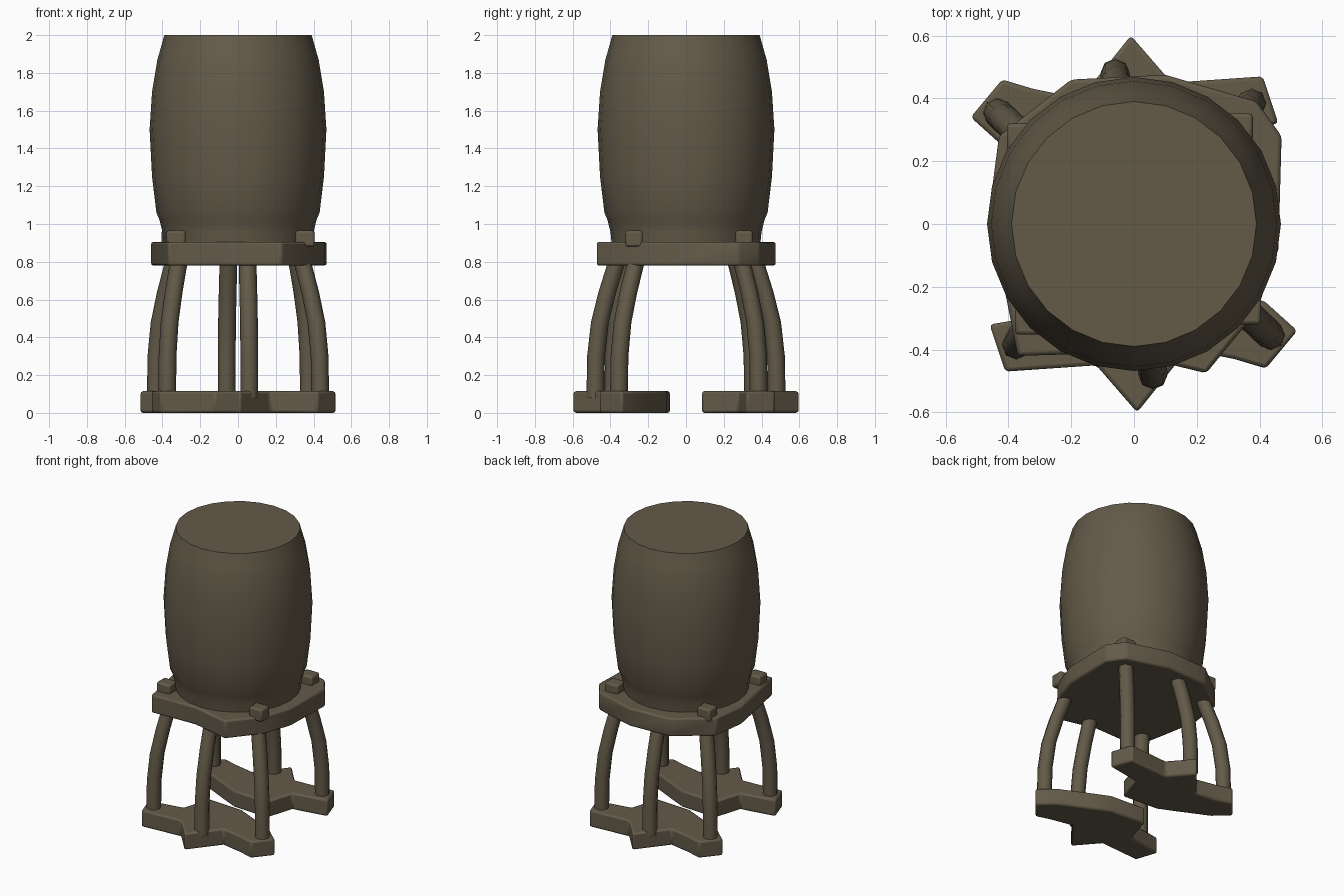
import bpy
import bmesh
from math import cos, sin, pi, radians
from mathutils import Vector

cube = bpy.data.objects.get("Cube")
if cube:
    bpy.data.objects.remove(cube, do_unlink=True)

# One weathered brown for everything
brown = bpy.data.materials.new("dark_brown")
brown.use_nodes = True
colour = (0.125, 0.103, 0.066, 1)
brown.diffuse_color = colour
brown.node_tree.nodes["Principled BSDF"].inputs["Base Color"].default_value = colour
brown.node_tree.nodes["Principled BSDF"].inputs["Roughness"].default_value = 0.9


def finish(name, bm, angle=45, bevel=0):
    bmesh.ops.recalc_face_normals(bm, faces=bm.faces)
    mesh = bpy.data.meshes.new(name)
    bm.to_mesh(mesh)
    bm.free()
    mesh.materials.append(brown)
    obj = bpy.data.objects.new(name, mesh)
    bpy.context.collection.objects.link(obj)
    if bevel:
        mod = obj.modifiers.new("soft_edges", "BEVEL")
        mod.width = bevel
        mod.segments = 2
    bpy.ops.object.select_all(action="DESELECT")
    obj.select_set(True)
    bpy.context.view_layer.objects.active = obj
    bpy.ops.object.shade_smooth_by_angle(angle=radians(angle))
    return obj


def loft(name, rings, angle=45):
    """Skin a stack of equal-sized rings and cap both ends."""
    bm = bmesh.new()
    loops = [[bm.verts.new(p) for p in ring] for ring in rings]
    n = len(loops[0])
    for a, b in zip(loops, loops[1:]):
        for i in range(n):
            j = (i + 1) % n
            bm.faces.new((a[i], a[j], b[j], b[i]))
    bm.faces.new(loops[0])
    bm.faces.new(loops[-1])
    return finish(name, bm, angle)


def circle(centre, radius, sides):
    c = Vector(centre)
    return [c + Vector((radius * cos(2 * pi * i / sides), radius * sin(2 * pi * i / sides), 0))
            for i in range(sides)]


def slab(name, outline, low, high, bevel=0.012):
    bm = bmesh.new()
    face = bm.faces.new([bm.verts.new((x, y, low)) for x, y in outline])
    new = bmesh.ops.extrude_face_region(bm, geom=[face])["geom"]
    bmesh.ops.translate(bm, vec=(0, 0, high - low),
                        verts=[v for v in new if isinstance(v, bmesh.types.BMVert)])
    return finish(name, bm, 40, bevel)


# Bulging barrel with a tapered foot and a narrow shoulder
profile = [(0.39, 0.86), (0.40, 0.96), (0.415, 1.02), (0.432, 1.06), (0.455, 1.25),
           (0.468, 1.5), (0.455, 1.7), (0.427, 1.87), (0.418, 1.9), (0.39, 2.0)]
loft("barrel", [circle((0, 0, z), r, 24) for r, z in profile])

# Uneven platform under the barrel
slab("platform", [(0.23, -0.475), (0.39, -0.28), (0.46, -0.08), (0.47, 0.28), (0.39, 0.39),
                  (0.1, 0.475), (-0.2, 0.46), (-0.43, 0.28), (-0.46, 0.05), (-0.41, -0.22),
                  (-0.37, -0.42), (-0.04, -0.41)], 0.78, 0.905)

# Two star-shaped feet, the back one being the front one turned half round
foot = [(0.52, -0.34), (0.42, -0.46), (0.32, -0.43), (0.17, -0.4), (0.01, -0.6),
        (-0.12, -0.45), (-0.41, -0.47), (-0.46, -0.32), (-0.22, -0.28), (-0.16, -0.085),
        (0.1, -0.1), (0.21, -0.15), (0.42, -0.25)]

# Legs: foot position, then top position
legs = {"outer": ((0.435, -0.355), (0.335, -0.26)),
        "middle": ((0.06, -0.48), (0.05, -0.36)),
        "inner": ((-0.375, -0.385), (-0.31, -0.29))}
bend = [(0.08, 0), (0.3, 0.03), (0.48, 0.2), (0.64, 0.53), (0.82, 1)]

for side, turn in (("front", 1), ("back", -1)):
    slab(side + "_foot", [(turn * x, turn * y) for x, y in foot], 0, 0.115)
    for kind, (base, top) in legs.items():
        start, end = (turn * Vector((*p, 0)) for p in (base, top))
        rings = [circle(start.lerp(end, t) + Vector((0, 0, z)), 0.047, 8) for z, t in bend]
        loft(f"{side}_{kind}_leg", rings, 60)
        if kind != "middle":
            # Small peg where the leg comes through the platform
            c = end * 1.06
            peg = [(c.x + sx * 0.05, c.y + sy * 0.045)
                   for sx, sy in ((-1, -1), (1, -1), (1, 1), (-1, 1))]
            slab(f"{side}_{kind}_peg", peg, 0.88, 0.965)
